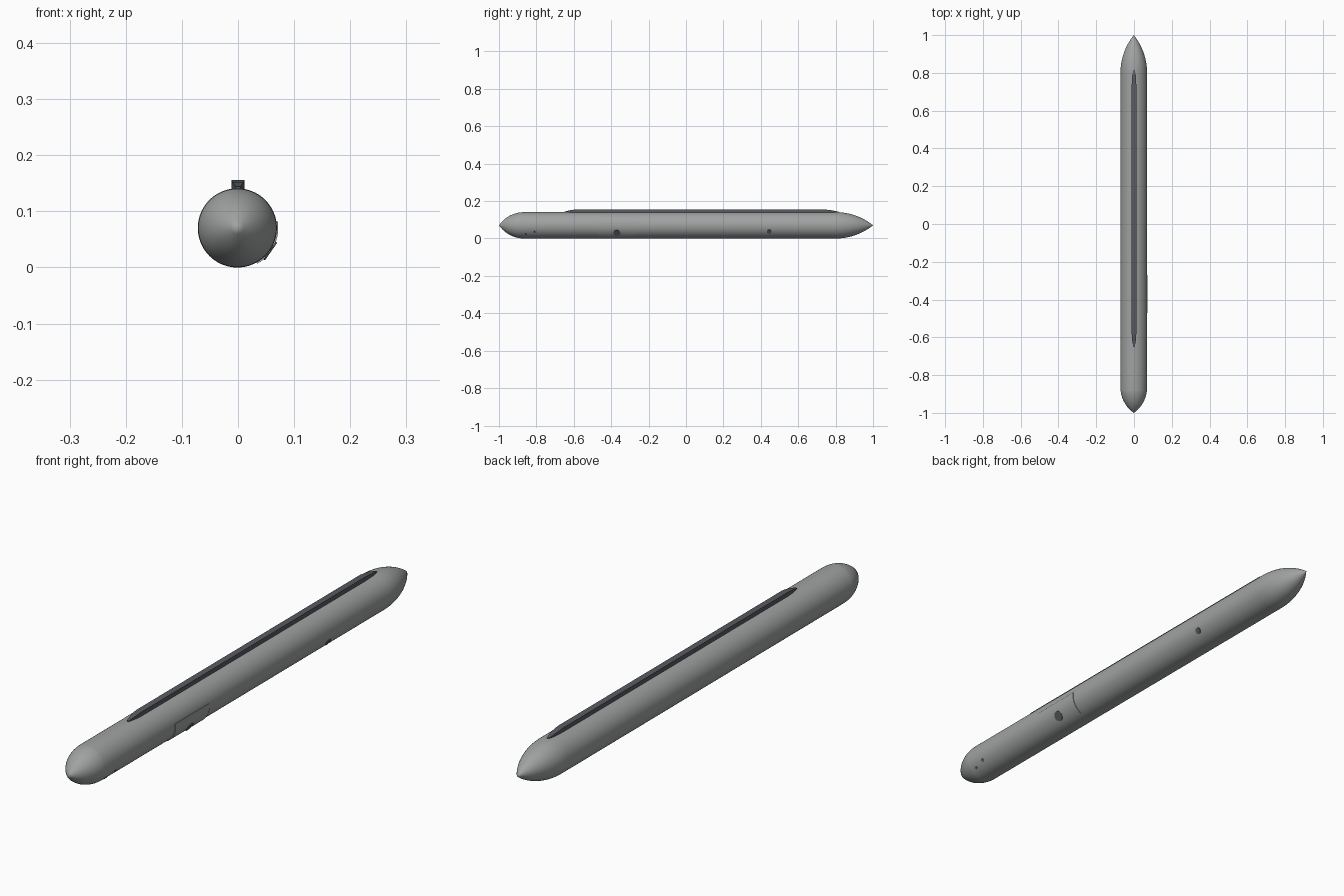
import bpy, bmesh, math
from mathutils import Vector, Matrix

if "Cube" in bpy.data.objects:
    bpy.data.objects.remove(bpy.data.objects["Cube"])

R = 0.0705          # body radius
CX, CZ = -0.0012, R  # body axis


def material(name, rgb):
    m = bpy.data.materials.new(name)
    m.diffuse_color = (*rgb, 1)
    m.use_nodes = True
    m.node_tree.nodes["Principled BSDF"].inputs["Base Color"].default_value = m.diffuse_color
    return m


GREY = material("hull grey", (0.35, 0.365, 0.36))
DARK = material("dark grey", (0.10, 0.105, 0.12))


def finish(name, bm, mat, angle=35):
    bmesh.ops.recalc_face_normals(bm, faces=bm.faces)
    me = bpy.data.meshes.new(name)
    bm.to_mesh(me)
    bm.free()
    me.materials.append(mat)
    ob = bpy.data.objects.new(name, me)
    bpy.context.collection.objects.link(ob)
    bpy.ops.object.select_all(action='DESELECT')
    ob.select_set(True)
    bpy.context.view_layer.objects.active = ob
    bpy.ops.object.shade_smooth_by_angle(angle=math.radians(angle))
    return ob


def on_hull(y, a, r):
    return Vector((CX + r * math.cos(a), y, CZ + r * math.sin(a)))


def lathe(name, profile, mat, n=64):
    bm = bmesh.new()
    rings = [[bm.verts.new(on_hull(y, 2 * math.pi * i / n, r)) for i in range(n)]
             for y, r in profile]
    for a, b in zip(rings, rings[1:]):
        for i in range(n):
            j = (i + 1) % n
            bm.faces.new((a[i], a[j], b[j], b[i]))
    bmesh.ops.remove_doubles(bm, verts=bm.verts, dist=1e-5)
    return finish(name, bm, mat)


def ogive(y_tip, y_base, steps=14):
    # circular-arc nose, tangent to the straight hull
    length = abs(y_base - y_tip)
    rho = (R * R + length * length) / (2 * R)
    pts = []
    for i in range(steps + 1):
        t = i / steps
        d = length * (1 - t)
        pts.append((y_tip + (y_base - y_tip) * t,
                    max(0.0, math.sqrt(rho * rho - d * d) + R - rho)))
    return pts


# Hull sections, split at the panel seams
nose = ogive(-1.0, -0.865, 16)
lathe("front_cap", [p for p in nose if p[0] < -0.88] + [(-0.88, R - 0.0009)], GREY)
lathe("front_collar", [(-0.88, R - 0.0009), (-0.865, R), (-0.80, R)], GREY)
lathe("main_body", [(-0.80, R), (0.72, R)], GREY)
lathe("rear_collar", [(0.72, R), (0.80, R)], GREY)
lathe("tail_cone", ogive(1.0, 0.80, 18), GREY)

# Mounting rail along the top, tapered at both ends
stations = [(-0.65, 0.004, 0.144), (-0.615, 0.010, 0.152), (-0.585, 0.012, 0.1555),
            (0.74, 0.012, 0.1555), (0.785, 0.010, 0.150), (0.815, 0.004, 0.143)]
bm = bmesh.new()
loops = [[bm.verts.new((s * w, y, z)) for s, z in
          ((-1, 0.132), (1, 0.132), (1, top), (-1, top))] for y, w, top in stations]
for a, b in zip(loops, loops[1:]):
    for i in range(4):
        j = (i + 1) % 4
        bm.faces.new((a[i], a[j], b[j], b[i]))
bm.faces.new(loops[0])
bm.faces.new(loops[-1])
finish("mounting_rail", bm, DARK, 20)

# Curved access panel low on the right side
bm = bmesh.new()
y0, y1, a0, a1, n = -0.47, -0.27, math.radians(-61), math.radians(9), 16
cols = []
for i in range(n + 1):
    a = a0 + (a1 - a0) * i / n
    cols.append([bm.verts.new(on_hull(y, a, r)) for y, r in
                 ((y0, R - 0.003), (y0, R + 0.0024), (y1, R + 0.0024), (y1, R - 0.003))])
for a, b in zip(cols, cols[1:]):
    for i in range(4):
        j = (i + 1) % 4
        bm.faces.new((a[i], a[j], b[j], b[i]))
bm.faces.new(cols[0])
bm.faces.new(cols[-1])
finish("access_panel", bm, GREY)


# Round ports sitting on the hull surface
def port(name, y, deg, radius, height):
    a = math.radians(deg)
    bm = bmesh.new()
    depth = 0.008
    rot = Vector((math.cos(a), 0, math.sin(a))).to_track_quat('Z', 'Y').to_matrix().to_4x4()
    pos = Matrix.Translation(on_hull(y, a, R + height - depth / 2))
    bmesh.ops.create_cone(bm, cap_ends=True, segments=24, radius1=radius,
                          radius2=radius, depth=depth, matrix=pos @ rot)
    finish(name, bm, DARK)


port("panel_port", -0.37, -35, 0.019, 0.003)
port("rear_port", 0.445, -29, 0.012, 0.002)
port("front_port_low", -0.855, -42, 0.006, 0.0015)
port("front_port_high", -0.81, -31, 0.006, 0.0015)
